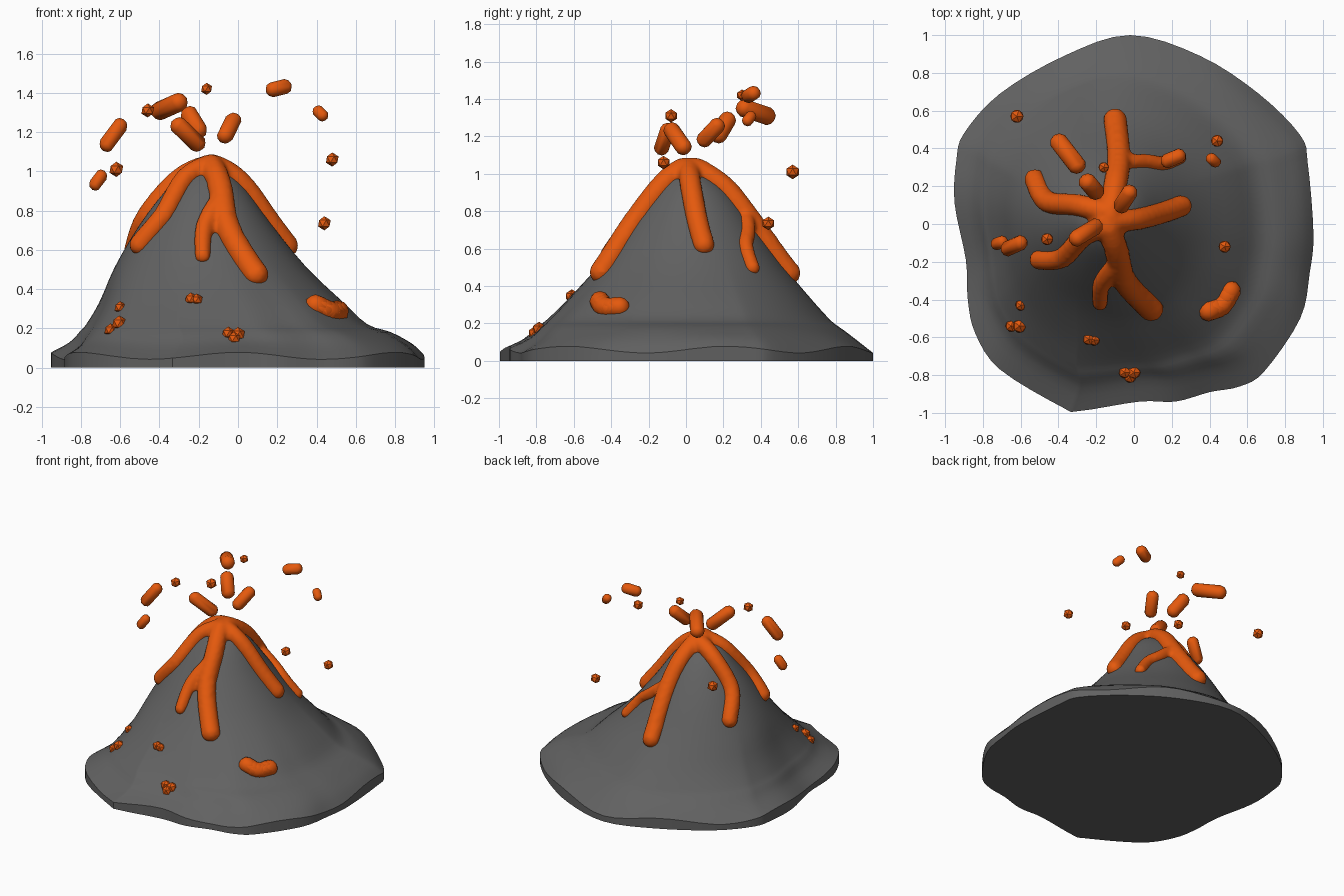
import bpy, bmesh, math
from mathutils import Vector
from mathutils.bvhtree import BVHTree

if "Cube" in bpy.data.objects:
    bpy.data.objects.remove(bpy.data.objects["Cube"])


def material(name, rgb):
    m = bpy.data.materials.new(name)
    m.diffuse_color = (*rgb, 1)
    m.use_nodes = True
    m.node_tree.nodes["Principled BSDF"].inputs["Base Color"].default_value = m.diffuse_color
    return m


ROCK = material("dark grey rock", (0.12, 0.12, 0.12))
LAVA = material("orange lava", (0.78, 0.1, 0.004))


def spline(pts, n, closed=False):
    """Catmull-Rom resampling with n steps per span."""
    pts = [Vector(p) for p in pts]
    count = len(pts)
    out = []
    for i in range(count if closed else count - 1):
        g = lambda k: pts[k % count] if closed else pts[max(0, min(count - 1, k))]
        a, b, c, d = g(i - 1), g(i), g(i + 1), g(i + 2)
        for s in range(n):
            t = s / n
            out.append(0.5 * (2 * b + (c - a) * t + (2 * a - 5 * b + 4 * c - d) * t * t
                              + (3 * b - a - 3 * c + d) * t ** 3))
    if not closed:
        out.append(pts[-1])
    return out


def finish(bm, name, mat, angle=None):
    bmesh.ops.recalc_face_normals(bm, faces=bm.faces)
    me = bpy.data.meshes.new(name)
    bm.to_mesh(me)
    bm.free()
    me.materials.append(mat)
    ob = bpy.data.objects.new(name, me)
    bpy.context.collection.objects.link(ob)
    if angle:
        bpy.ops.object.select_all(action='DESELECT')
        ob.select_set(True)
        bpy.context.view_layer.objects.active = ob
        bpy.ops.object.shade_smooth_by_angle(angle=math.radians(angle))
    return ob


# Mountain: irregular foot outline, rising through rings to an off-centre peak
foot = [(-.02, 1), (.35, .89), (.66, .69), (.88, .47), (.92, .32), (.95, -.05),
        (.93, -.26), (.88, -.5), (.69, -.78), (.56, -.86), (.4, -.89), (.22, -.94),
        (.03, -.94), (-.29, -.99), (-.38, -.97), (-.71, -.77), (-.84, -.58),
        (-.88, -.4), (-.89, -.19), (-.95, .11), (-.94, .34), (-.9, .48),
        (-.71, .69), (-.37, .89)]
outline = spline(foot, 4, closed=True)
# each ring: height, left x, right x, front y, back y
rings = [(.06, -.95, .95, -1, 1), (.12, -.86, .89, -.88, .91), (.18, -.81, .78, -.81, .82),
         (.22, -.775, .66, -.76, .77), (.33, -.71, .54, -.645, .67), (.51, -.63, .35, -.47, .52),
         (.73, -.5, .17, -.3, .37), (.9, -.37, .05, -.17, .24), (.98, -.29, -.03, -.09, .14),
         (1.025, -.2, -.11, -.02, .06)]
levels = spline([tuple(r[:4]) for r in rings], 3)
backs = [v.x for v in spline([(r[4], 0, 0) for r in rings], 3)]

bm = bmesh.new()
rows = [[bm.verts.new((p.x, p.y, 0)) for p in outline]]
for lv, back in zip(levels, backs):
    z, left, right, front = lv
    w = max(0, min(1, 1 - (z - .06) / .5))
    row = []
    for p in outline:
        u = Vector((p.x / .95, p.y))
        u = u * w + u.normalized() * (1 - w)
        wave = .018 * math.sin(7 * math.atan2(p.y, p.x)) * max(0, 1 - (z - .06) / .1)
        row.append(bm.verts.new(((left + right) / 2 + u.x * (right - left) / 2,
                                 (front + back) / 2 + u.y * (back - front) / 2, z + wave)))
    rows.append(row)
n = len(outline)
for lo, hi in zip(rows, rows[1:]):
    for i in range(n):
        bm.faces.new((lo[i], lo[(i + 1) % n], hi[(i + 1) % n], hi[i]))
bm.faces.new(rows[0])
bm.faces.new(rows[-1])
bm.normal_update()
tree = BVHTree.FromBMesh(bm)
finish(bm, "mountain", ROCK, 35)


def ground(x, y):
    hit = tree.ray_cast(Vector((x, y, 3)), Vector((0, 0, -1)))[0]
    return hit if hit else Vector((x, y, 0))


def capsule(bm, a, b, r, detail=2):
    """Round-ended rod: an icosphere split and pulled to both ends."""
    a, b = Vector(a), Vector(b)
    axis = b - a
    for v in bmesh.ops.create_icosphere(bm, subdivisions=detail, radius=r)['verts']:
        v.co += b if v.co.dot(axis) > 0 else a


def drape(bm, pts, r0, r1, steps=5):
    """Chain of rods lying on the mountain surface."""
    path = [ground(p.x, p.y) for p in spline([(*p, 0) for p in pts], steps)]
    for i in range(len(path) - 1):
        t = i / max(1, len(path) - 2)
        capsule(bm, path[i], path[i + 1], r0 + (r1 - r0) * t)


# Lava streams running from the crater, fused into one skin
streams = [
    ([(-.13, .04), (-.1, .2), (-.08, .35), (-.1, .55)], .065, .065),
    ([(-.08, .32), (.05, .33), (.15, .32), (.24, .355)], .045, .042),
    ([(-.16, .02), (-.02, .02), (.12, .05), (.25, .095)], .06, .06),
    ([(-.14, .0), (-.09, -.15), (-.05, -.3), (.09, -.45)], .065, .068),
    ([(-.09, -.2), (-.17, -.31), (-.18, -.42)], .055, .042),
    ([(-.13, 0), (-.27, -.07), (-.38, -.18), (-.5, -.19)], .055, .056),
    ([(-.13, .06), (-.3, .1), (-.46, .12), (-.525, .235)], .062, .058)]
bm = bmesh.new()
for pts, r0, r1 in streams:
    drape(bm, pts, r0, r1)
lava = finish(bm, "lava_streams", LAVA)
rm = lava.modifiers.new("fuse", 'REMESH')
rm.mode = 'VOXEL'
rm.voxel_size = .014
rm.use_smooth_shade = True
sm = lava.modifiers.new("relax", 'SMOOTH')
sm.iterations = 3

# Lava puddles and spatter resting on the slope
bm = bmesh.new()
drape(bm, [(.395, -.46), (.465, -.43), (.51, -.355)], .056, .056, 3)
finish(bm, "lava_puddle", LAVA, 50)
bm = bmesh.new()
for x, y, r in [(-.24, -.61, .034), (-.21, -.615, .032), (-.05, -.785, .035), (0, -.785, .038),
                (-.02, -.81, .035), (-.6, -.43, .032), (-.65, -.54, .034), (-.605, -.54, .04)]:
    p = ground(x, y)
    capsule(bm, p, p, r, 1)
finish(bm, "slope_spatter", LAVA)

# Long blobs thrown into the air
blobs = [((-.395, .43, 1.31), (-.305, .315, 1.35), .05), ((-.245, .22, 1.285), (-.205, .175, 1.21), .048),
         ((-.065, .1, 1.185), (-.025, .165, 1.255), .044), ((-.3, -.075, 1.23), (-.21, -.015, 1.145), .046),
         ((-.605, -.1, 1.23), (-.665, -.13, 1.14), .042), ((-.7, -.095, .975), (-.725, -.105, .935), .034),
         ((.18, .335, 1.418), (.235, .36, 1.43), .04), ((.41, .345, 1.305), (.43, .33, 1.285), .031)]
for i, (a, b, r) in enumerate(blobs):
    bm = bmesh.new()
    capsule(bm, a, b, r)
    finish(bm, f"flying_blob_{i + 1}", LAVA, 50)

# Small faceted droplets
drops = [(-.46, -.08, 1.31, .036), (-.16, .3, 1.42, .031), (.48, -.12, 1.06, .036),
         (.44, .44, .735, .036), (-.62, .57, 1.01, .039)]
for i, (x, y, z, r) in enumerate(drops):
    bm = bmesh.new()
    capsule(bm, (x, y, z), (x, y, z), r, 1)
    finish(bm, f"lava_droplet_{i + 1}", LAVA)
